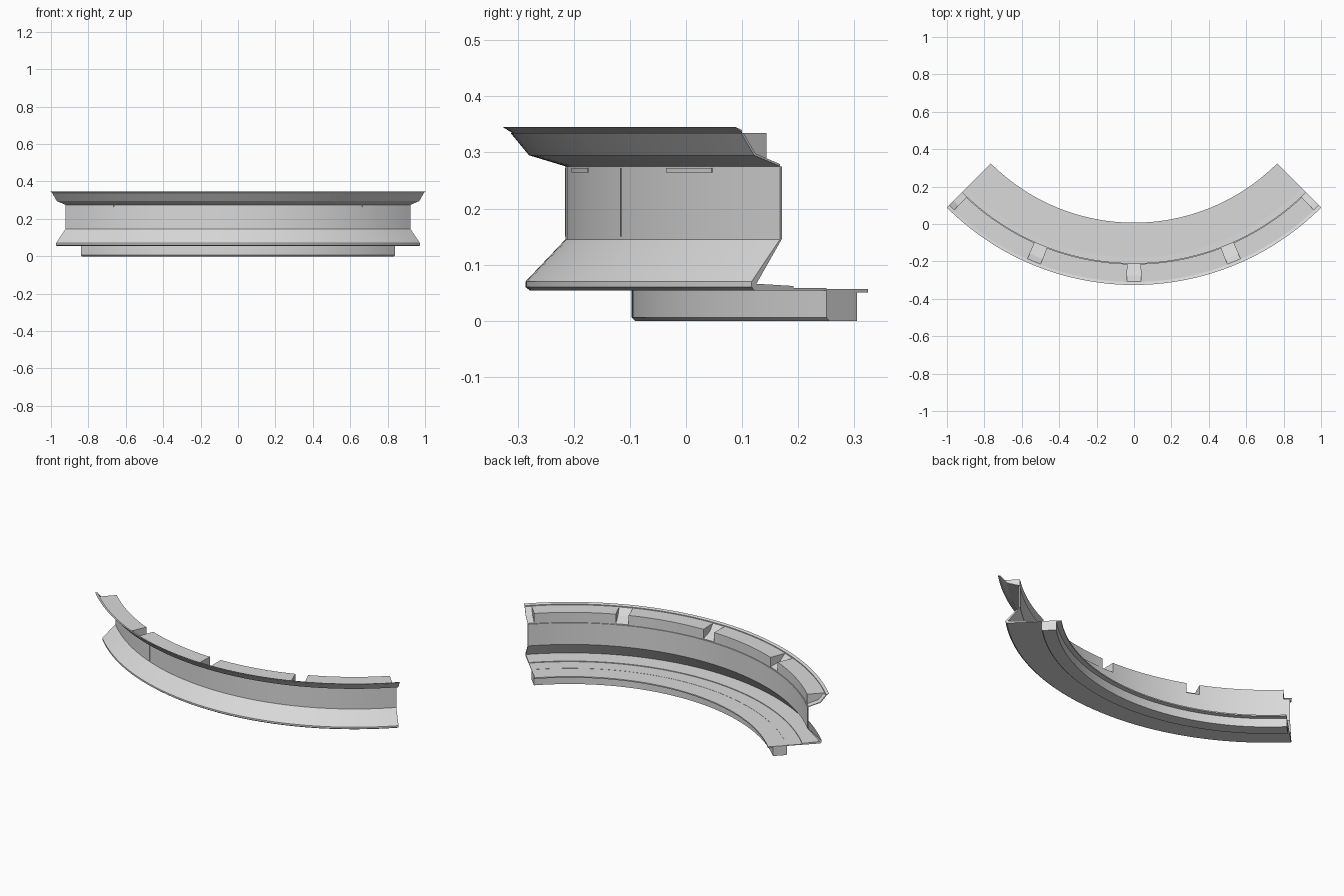
import bpy, bmesh
from math import sin, cos, radians, ceil

default = bpy.data.objects.get("Cube")
if default:
    bpy.data.objects.remove(default, do_unlink=True)

CENTRE_Y = 1.09      # axis of the quarter ring
HALF = 45.0          # half of the swept angle
STEP = 22.5          # bracket spacing
BRACKET = 1.55       # half width of a bracket, in degrees

grey = bpy.data.materials.new("light_grey")
grey.use_nodes = True
colour = (0.7, 0.7, 0.7, 1)
grey.diffuse_color = colour
grey.node_tree.nodes["Principled BSDF"].inputs["Base Color"].default_value = colour


def sweep(name, profile, start=-HALF, end=HALF, flip=False):
    """Sweep a closed (radius, height) profile around the ring axis."""
    bm = bmesh.new()
    count = max(1, ceil((end - start) / 1.5))
    rows = []
    for i in range(count + 1):
        a = radians(start + (end - start) * i / count)
        rows.append([bm.verts.new((r * sin(a), CENTRE_Y - r * cos(a), z))
                     for r, z in profile])
    n = len(profile)
    for a, b in zip(rows, rows[1:]):
        for k in range(n):
            m = (k + 1) % n
            bm.faces.new((a[k], b[k], b[m], a[m]))
    bm.faces.new(rows[0])
    bm.faces.new(rows[-1][::-1])
    if flip:
        bmesh.ops.reverse_faces(bm, faces=bm.faces[:])
    mesh = bpy.data.meshes.new(name)
    bm.to_mesh(mesh)
    bm.free()
    mesh.materials.append(grey)
    obj = bpy.data.objects.new(name, mesh)
    bpy.context.collection.objects.link(obj)
    bpy.ops.object.select_all(action='DESELECT')
    obj.select_set(True)
    bpy.context.view_layer.objects.active = obj
    bpy.ops.object.shade_smooth_by_angle(angle=radians(30))
    return obj


# Upright wall, flared skirt and thin floor
sweep("wall_and_skirt", [
    (1.368, 0.054), (1.376, 0.060), (1.376, 0.070), (1.305, 0.145),
    (1.305, 0.275), (1.299, 0.275), (1.299, 0.147), (1.364, 0.066),
    (1.27, 0.062), (1.27, 0.058), (1.187, 0.058), (1.187, 0.054)])

# Base ring with its thin inner lip
sweep("base_ring", [
    (1.181, 0), (1.187, 0.006), (1.187, 0.057), (1.083, 0.057),
    (1.083, 0.050), (1.11, 0.050), (1.11, 0)])

# Outer lip along the top of the cornice
sweep("cornice_lip", [(1.40, 0.335), (1.416, 0.345), (1.40, 0.340)])

# Recessed bays of the cornice, facing into the hollow
for i in range(4):
    a = -HALF + i * STEP
    sweep(f"cornice_bay_{i + 1}",
          [(1.304, 0.275), (1.37, 0.295), (1.403, 0.335), (1.304, 0.335)],
          a + BRACKET, a + STEP - BRACKET, flip=True)
    # Shallow slot at the head of each wall panel
    mid = a + STEP / 2
    sweep(f"wall_slot_{i + 1}",
          [(1.304, 0.264), (1.307, 0.264), (1.307, 0.272), (1.304, 0.272)],
          mid - 3.2, mid + 3.2)

# Brackets between the bays, with a seam down the wall below each
for i in range(5):
    a = -HALF + i * STEP
    lo, hi = max(-HALF, a - BRACKET), min(HALF, a + BRACKET)
    sweep(f"bracket_{i + 1}", [
        (1.304, 0.275), (1.37, 0.295), (1.403, 0.335),
        (1.397, 0.335), (1.366, 0.298), (1.304, 0.279)], lo, hi)
    if abs(a) < HALF:
        sweep(f"wall_seam_{i + 1}",
              [(1.304, 0.150), (1.306, 0.150), (1.306, 0.272), (1.304, 0.272)],
              a - 0.08, a + 0.08)
